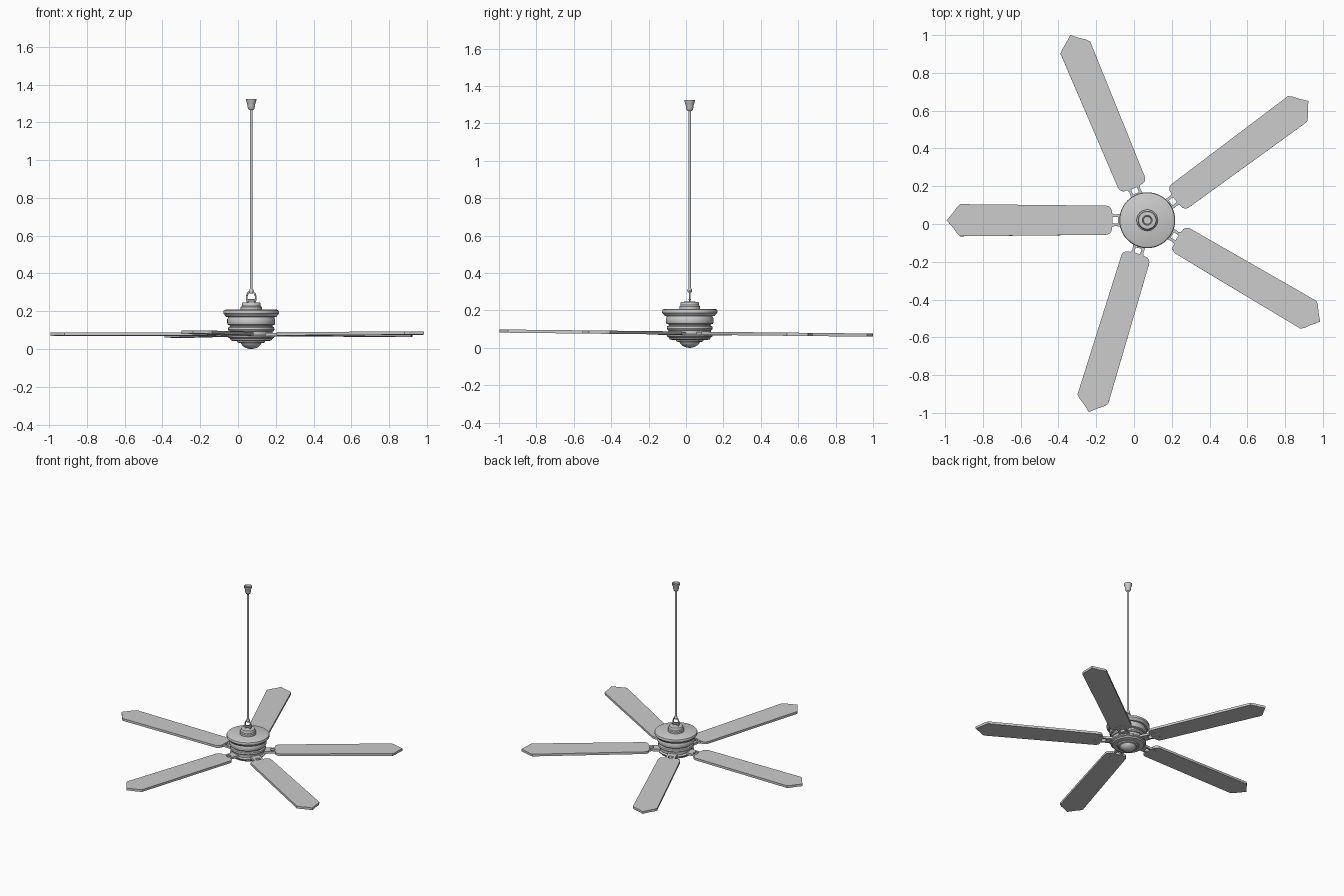
import bpy, bmesh
from math import cos, sin, pi, radians
from mathutils import Matrix, Vector

if "Cube" in bpy.data.objects:
    bpy.data.objects.remove(bpy.data.objects["Cube"])

CX, CY = 0.07, 0.02          # fan axis
TILT = Matrix.Rotation(-0.011, 4, 'X')
BLADE_Z = 0.078


def finish(name, bm, smooth=True):
    bmesh.ops.recalc_face_normals(bm, faces=bm.faces)
    me = bpy.data.meshes.new(name)
    bm.to_mesh(me)
    bm.free()
    ob = bpy.data.objects.new(name, me)
    bpy.context.collection.objects.link(ob)
    if smooth:
        bpy.ops.object.select_all(action='DESELECT')
        ob.select_set(True)
        bpy.context.view_layer.objects.active = ob
        bpy.ops.object.shade_smooth_by_angle(angle=radians(35))
    return ob


def lathe(name, profile, n=48):
    """Revolve (radius, z) points about the fan axis; ends are closed."""
    bm = bmesh.new()
    rings = []
    for r, z in profile:
        if r < 1e-5:
            rings.append([bm.verts.new((CX, CY, z))] * n)
        else:
            rings.append([bm.verts.new((CX + r * cos(2 * pi * i / n),
                                        CY + r * sin(2 * pi * i / n), z)) for i in range(n)])
    for a, b in zip(rings, rings[1:]):
        for i in range(n):
            j = (i + 1) % n
            vs = list(dict.fromkeys((a[i], a[j], b[j], b[i])))
            if len(vs) > 2:
                bm.faces.new(vs)
    return finish(name, bm)


def prism(bm, pts, z0, z1):
    low = [bm.verts.new((x, y, z0)) for x, y in pts]
    high = [bm.verts.new((x, y, z1)) for x, y in pts]
    bm.faces.new(low)
    bm.faces.new(high)
    for i in range(len(pts)):
        j = (i + 1) % len(pts)
        bm.faces.new((low[i], low[j], high[j], high[i]))


def rect(x0, x1, y0, y1):
    return [(x0, y0), (x1, y0), (x1, y1), (x0, y1)]


# Motor housing with stacked bands and grooves
lathe("motor_housing", [
    (0, 0.045), (0.095, 0.042), (0.108, 0.046), (0.112, 0.055), (0.121, 0.06),
    (0.124, 0.068), (0.117, 0.073), (0.113, 0.075), (0.113, 0.092), (0.119, 0.095),
    (0.123, 0.103), (0.121, 0.115), (0.112, 0.119), (0.112, 0.125), (0.124, 0.129),
    (0.127, 0.137), (0.127, 0.158), (0.123, 0.165), (0.123, 0.169), (0.134, 0.171),
    (0.139, 0.178), (0.147, 0.187), (0.148, 0.197), (0.145, 0.204), (0.137, 0.208),
    (0, 0.208)])
# Upper cap
lathe("upper_cap", [(0, 0.205), (0.056, 0.205), (0.056, 0.222), (0.050, 0.228),
                    (0.050, 0.240), (0.046, 0.246), (0, 0.247)])
# Bottom dome and its collar
lathe("bottom_dome", [(0.058 * sin(t * pi / 20), 0.046 - 0.046 * cos(t * pi / 20))
                      for t in range(11)] + [(0, 0.048)])
lathe("dome_collar", [(0.056, 0.046), (0.056, 0.035), (0.062, 0.031), (0.072, 0.035),
                      (0.076, 0.046)])
# Down rod, lower collar and ceiling canopy
lathe("down_rod", [(0, 0.30), (0.0075, 0.30), (0.0075, 1.29), (0, 1.29)], 20)
lathe("rod_collar", [(0, 0.295), (0.010, 0.295), (0.012, 0.302), (0.012, 0.312),
                     (0.009, 0.318), (0, 0.318)], 24)
lathe("ceiling_canopy", [(0, 1.266), (0.011, 1.266), (0.016, 1.272), (0.020, 1.285),
                         (0.022, 1.302), (0.026, 1.310), (0.028, 1.325), (0.023, 1.325),
                         (0.020, 1.312), (0, 1.310)], 32)

# Hanging shackle: bent bar in the xz plane
cu = bpy.data.curves.new("hanger_shackle", 'CURVE')
cu.dimensions = '3D'
cu.bevel_depth = 0.0048
cu.bevel_resolution = 3
cu.use_fill_caps = True
half = [(0.018, 0.243), (0.023, 0.262), (0.024, 0.278), (0.019, 0.294), (0.010, 0.303)]
path = half + [(0, 0.305)] + [(-x, z) for x, z in reversed(half)]
sp = cu.splines.new('POLY')
sp.points.add(len(path) - 1)
for p, (x, z) in zip(sp.points, path):
    p.co = (CX + x, CY, z, 1)
bpy.context.collection.objects.link(bpy.data.objects.new("hanger_shackle", cu))

# Shackle pin
bm = bmesh.new()
bmesh.ops.create_cone(bm, cap_ends=True, segments=16, radius1=0.006, radius2=0.006, depth=0.05,
                      matrix=Matrix.Translation((CX, CY, 0.258)) @ Matrix.Rotation(pi / 2, 4, 'Y'))
finish("shackle_pin", bm)

# Blade outline: rounded root, slight widening, pointed tip
R = 0.032
side = [(0.187 + R - R * cos(t * pi / 10), 0.077 - R + R * sin(t * pi / 10)) for t in range(6)]
side += [(0.99, 0.085), (1.008, 0.069), (1.028, 0.040)]
outline = side + [(1.062, 0)] + [(x, -y) for x, y in reversed(side)]

for k, ang in enumerate((36.5, 112.6, 180, 253.1, 329.6), 1):
    place = Matrix.Translation((CX, CY, BLADE_Z)) @ TILT @ Matrix.Rotation(radians(ang), 4, 'Z')
    # Blade
    bm = bmesh.new()
    prism(bm, outline, -0.008, 0.009)
    bm.transform(place)
    finish(f"blade_{k}", bm, smooth=False)
    # Open bracket joining the blade to the motor
    bm = bmesh.new()
    for s in (1, -1):
        arm = [(0.10, 0.018), (0.195, 0.016), (0.23, 0.016), (0.23, 0.036), (0.185, 0.036),
               (0.172, 0.030), (0.155, 0.032), (0.10, 0.036)]
        prism(bm, [(x, s * y) for x, y in arm], -0.010, 0.006)
    prism(bm, rect(0.183, 0.23, -0.018, 0.018), -0.010, 0.006)
    prism(bm, rect(0.10, 0.154, -0.02, 0.02), -0.010, 0.006)
    bm.transform(place)
    finish(f"blade_bracket_{k}", bm, smooth=False)
